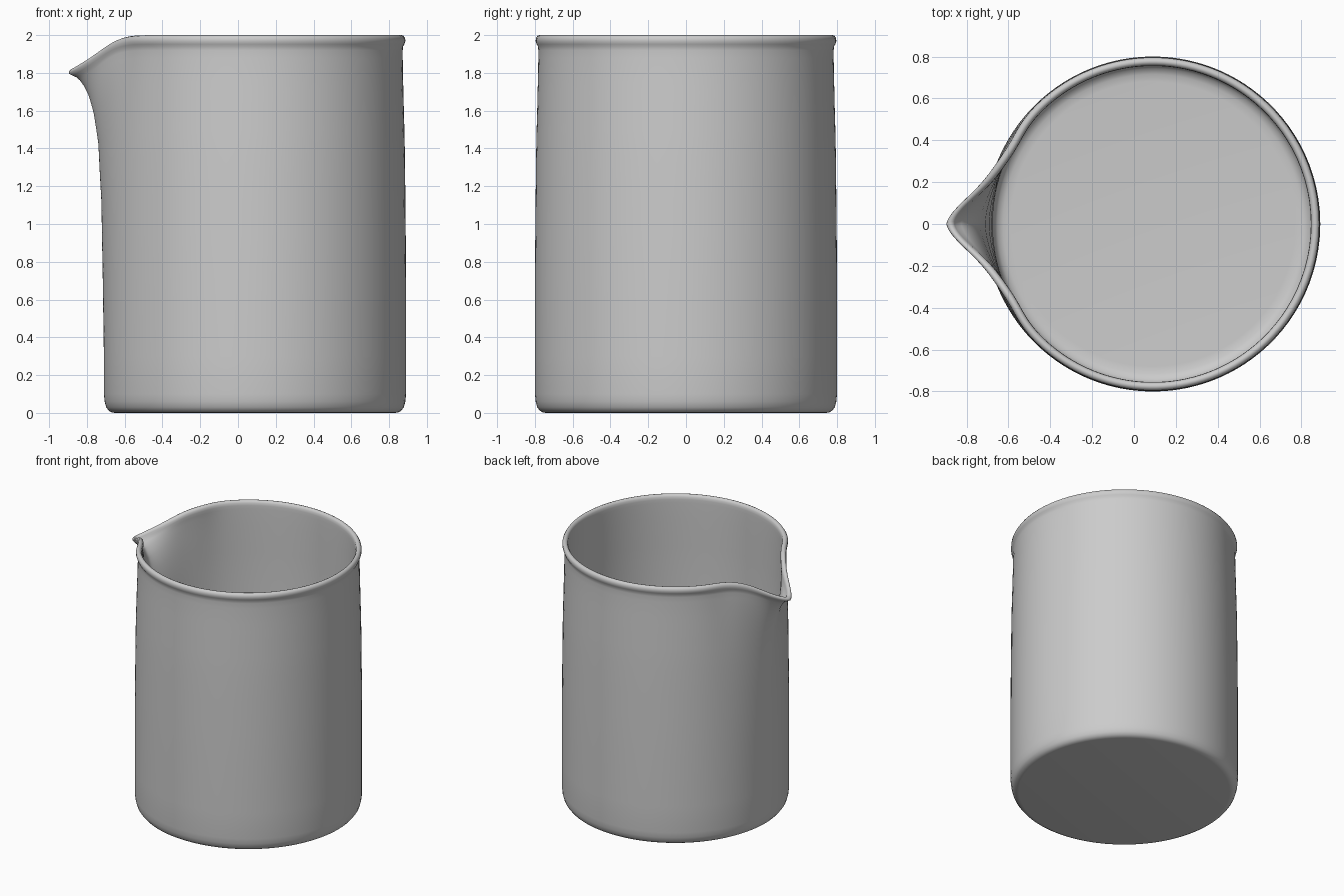
import bpy, bmesh, math

CX, SEGS = 0.09, 192

# Wall cross-section (radius, z): outer foot -> wall -> rim bead -> inner wall -> floor
profile = [
    (0.74, 0), (0.757, 0.002), (0.775, 0.012), (0.788, 0.03), (0.796, 0.06), (0.80, 0.1),
    (0.80, 0.3), (0.80, 0.7), (0.798, 0.95), (0.796, 1.15), (0.794, 1.35), (0.791, 1.5),
    (0.788, 1.6), (0.786, 1.7), (0.784, 1.76), (0.783, 1.82), (0.782, 1.88), (0.782, 1.92),
    (0.784, 1.94), (0.791, 1.952), (0.796, 1.968), (0.795, 1.984), (0.787, 1.996),
    (0.776, 2.0), (0.765, 1.996), (0.757, 1.984), (0.755, 1.965), (0.755, 1.94),
    (0.755, 1.9), (0.756, 1.82), (0.757, 1.76), (0.758, 1.7), (0.76, 1.6), (0.762, 1.5),
    (0.763, 1.35), (0.764, 1.15), (0.765, 0.7), (0.765, 0.3), (0.765, 0.12), (0.758, 0.08),
    (0.742, 0.055), (0.715, 0.043), (0.68, 0.04),
]

# How strongly the spout pulls the wall out at each height
pull = [(0, 0), (0.3, 0), (0.7, 0.03), (1.15, 0.09), (1.5, 0.2), (1.7, 0.36),
        (1.82, 0.52), (1.9, 0.69), (1.94, 0.84), (1.968, 1), (2.01, 1)]


def pull_at(z):
    for (a, va), (b, vb) in zip(pull, pull[1:]):
        if z <= b:
            return va + (vb - va) * (z - a) / (b - a)
    return 1


def wall_point(r, z, phi):
    """Point on the wall; phi is the angle away from the spout direction (-x)."""
    p, w = abs(phi), pull_at(z)
    width = 0.19 + 0.1 * (1 - w)
    out = 0.19 * math.exp(-(p / width) ** 1.55)
    pinch = 0.012 * math.exp(-((p - 0.5) / 0.15) ** 2)
    drop = 0.18 * math.exp(-(p / 0.25) ** 1.6) * (z / 2) ** 3
    r += w * (out - pinch)
    return (CX - r * math.cos(phi), -r * math.sin(phi), z - drop)


# Angles packed more densely around the spout
angles = []
for i in range(SEGS):
    u = 2 * i / SEGS - 1
    angles.append(math.pi * (0.35 * u + 0.65 * u ** 3))

# Beaker: loft the rings and close the underside and floor
bm = bmesh.new()
rings = [[bm.verts.new(wall_point(r, z, a)) for a in angles] for r, z in profile]
for lower, upper in zip(rings, rings[1:]):
    for i in range(SEGS):
        j = (i + 1) % SEGS
        bm.faces.new((lower[i], lower[j], upper[j], upper[i]))
bm.faces.new(rings[0])
bm.faces.new(rings[-1])
bmesh.ops.recalc_face_normals(bm, faces=bm.faces[:])
for f in bm.faces:
    f.smooth = True

mesh = bpy.data.meshes.new("beaker")
bm.to_mesh(mesh)
bm.free()
beaker = bpy.data.objects.new("beaker", mesh)
bpy.context.collection.objects.link(beaker)
